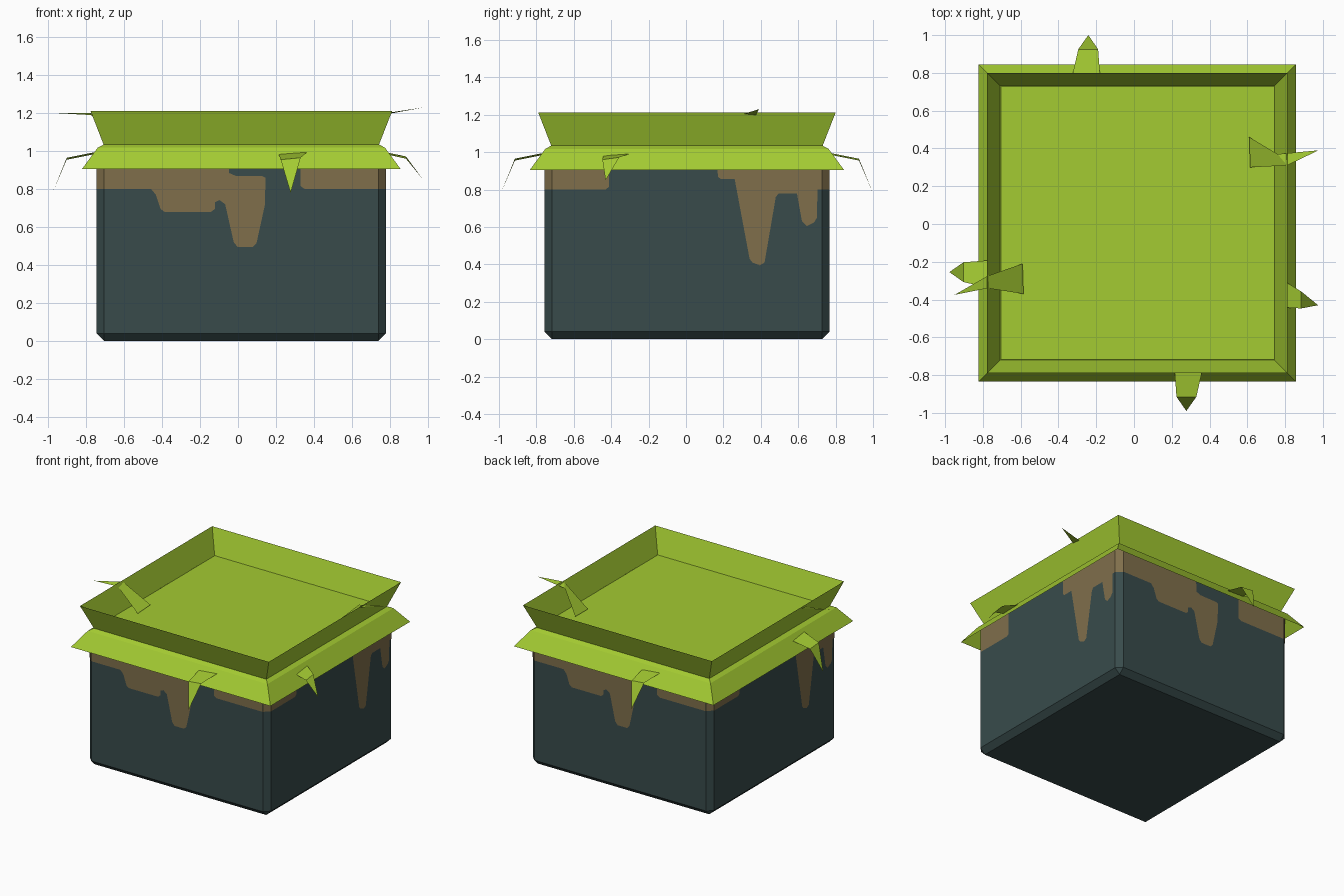
import bpy, bmesh
from math import pi
from mathutils import Matrix, Vector

if "Cube" in bpy.data.objects:
    bpy.data.objects.remove(bpy.data.objects["Cube"])

CENTRE = Vector((0.0175, 0.005, 0))
HALF, BEVEL, TOP = 0.7625, 0.04, 1.035


def material(name, r, g, b):
    lin = lambda c: ((c / 255 + 0.055) / 1.055) ** 2.4
    m = bpy.data.materials.new(name)
    m.diffuse_color = (lin(r), lin(g), lin(b), 1)
    m.use_nodes = True
    m.node_tree.nodes["Principled BSDF"].inputs["Base Color"].default_value = m.diffuse_color
    return m


STONE = material("dark slate", 56, 75, 75)
SOIL = material("brown soil", 128, 111, 75)
GRASS = material("grass green", 164, 203, 50)


def finish(bm, name, *mats):
    me = bpy.data.meshes.new(name)
    bm.to_mesh(me)
    bm.free()
    for m in mats:
        me.materials.append(m)
    ob = bpy.data.objects.new(name, me)
    bpy.context.collection.objects.link(ob)
    return ob


def mesh_object(name, verts, faces, mat):
    bm = bmesh.new()
    vs = [bm.verts.new(v) for v in verts]
    for f in faces:
        bm.faces.new([vs[i] for i in f])
    return finish(bm, name, mat)


# Block: chamfered box, soil on the upper corners, grass on top
bm = bmesh.new()
bmesh.ops.create_cube(bm, size=1)
for v in bm.verts:
    v.co = Vector((v.co.x * 2 * HALF, v.co.y * 2 * HALF, (v.co.z + 0.5) * TOP)) + CENTRE
bmesh.ops.bevel(bm, geom=bm.edges[:], offset=BEVEL, segments=1, affect='EDGES')
bmesh.ops.bisect_plane(bm, geom=bm.verts[:] + bm.edges[:] + bm.faces[:],
                       plane_co=(0, 0, 0.8), plane_no=(0, 0, 1))
bm.normal_update()
for f in bm.faces:
    z = f.calc_center_median().z
    if f.normal.z > 0.3:
        f.material_index = 2
    elif z > 0.8 and max(abs(f.normal.x), abs(f.normal.y)) < 0.9:
        f.material_index = 1
finish(bm, "block", STONE, SOIL, GRASS)


# Soil drips: thin plates on the four sides, opposite sides match
E, T = HALF - BEVEL, TOP - BEVEL
FRONT = [
    [(-E, T), (-E, 0.8), (-0.475, 0.8), (-0.45, 0.77), (-0.425, 0.695), (-0.405, 0.68),
     (-0.16, 0.68), (-0.14, 0.695), (-0.14, 0.73), (-0.115, 0.742), (-0.085, 0.72),
     (-0.04, 0.52), (-0.02, 0.495), (0.06, 0.495), (0.08, 0.515), (0.125, 0.72),
     (0.127, 0.86), (0.11, 0.868), (-0.03, 0.87), (-0.065, 0.885), (-0.07, T)],
    [(0.313, T), (0.313, 0.815), (0.335, 0.8), (E, 0.8), (E, T)],
]
RIGHT = [
    [(-E, T), (-E, 0.8), (-0.435, 0.8), (-0.417, 0.815), (-0.417, T)],
    [(0.163, T), (0.165, 0.87), (0.18, 0.857), (0.255, 0.857), (0.335, 0.43), (0.35, 0.41),
     (0.39, 0.395), (0.415, 0.41), (0.475, 0.76), (0.49, 0.78), (0.588, 0.78),
     (0.615, 0.63), (0.64, 0.605), (0.68, 0.625), (0.695, 0.65), (0.698, 0.8),
     (E, 0.8), (E, T)],
]
for k, side in enumerate(("front", "right", "back", "left")):
    turn = Matrix.Rotation(k * pi / 2, 3, 'Z')
    for i, outline in enumerate((FRONT, RIGHT)[k % 2]):
        verts = [turn @ Vector((u, -HALF - 0.002, z)) + CENTRE for u, z in outline]
        mesh_object(f"soil_{side}_{i + 1}", verts, [range(len(verts))], SOIL)


# Flared square sheets: overhanging grass skirt and raised grass rim
def square_sheet(name, profile):
    verts, faces = [], []
    for h, z in profile:
        verts += [Vector((sx * h, sy * h, z)) + CENTRE
                  for sx, sy in ((-1, -1), (1, -1), (1, 1), (-1, 1))]
    for r in range(len(profile) - 1):
        for c in range(4):
            a, b = r * 4 + c, r * 4 + (c + 1) % 4
            faces.append((a, b, b + 4, a + 4))
    mesh_object(name, verts, faces, GRASS)


square_sheet("grass_skirt", [(0.84, 0.905), (0.757, 1.018), (0.725, 1.035)])
square_sheet("grass_rim", [(0.725, 1.033), (0.795, 1.212)])


# Bent grass blades: a quad and a pointed tip
def blade(name, points, quarter_turns=0):
    turn = Matrix.Rotation(quarter_turns * pi / 2, 3, 'Z')
    verts = [turn @ (Vector(p) - CENTRE) + CENTRE for p in points]
    mesh_object(name, verts, [(0, 1, 3, 2), (2, 3, 4)], GRASS)


drooping = [(0.212, -0.74, 0.99), (0.37, -0.74, 1.0),
            (0.225, -0.915, 0.955), (0.33, -0.915, 0.965), (0.277, -0.99, 0.78)]
for name, q in (("front", 0), ("back", 2), ("left", 3)):
    blade(f"blade_{name}", drooping, q)
blade("blade_right", [(0.76, -0.44, 0.988), (0.76, -0.28, 0.998),
                      (0.885, -0.447, 0.96), (0.885, -0.357, 0.972), (0.975, -0.43, 0.85)])
blade("blade_upper_left", [(-0.59, -0.21, 1.05), (-0.585, -0.37, 1.045),
                           (-0.775, -0.275, 1.2), (-0.775, -0.34, 1.19), (-0.95, -0.375, 1.2)])
blade("blade_upper_right", [(0.615, 0.30, 1.045), (0.61, 0.46, 1.05),
                            (0.81, 0.31, 1.205), (0.76, 0.37, 1.19), (0.977, 0.39, 1.23)])
